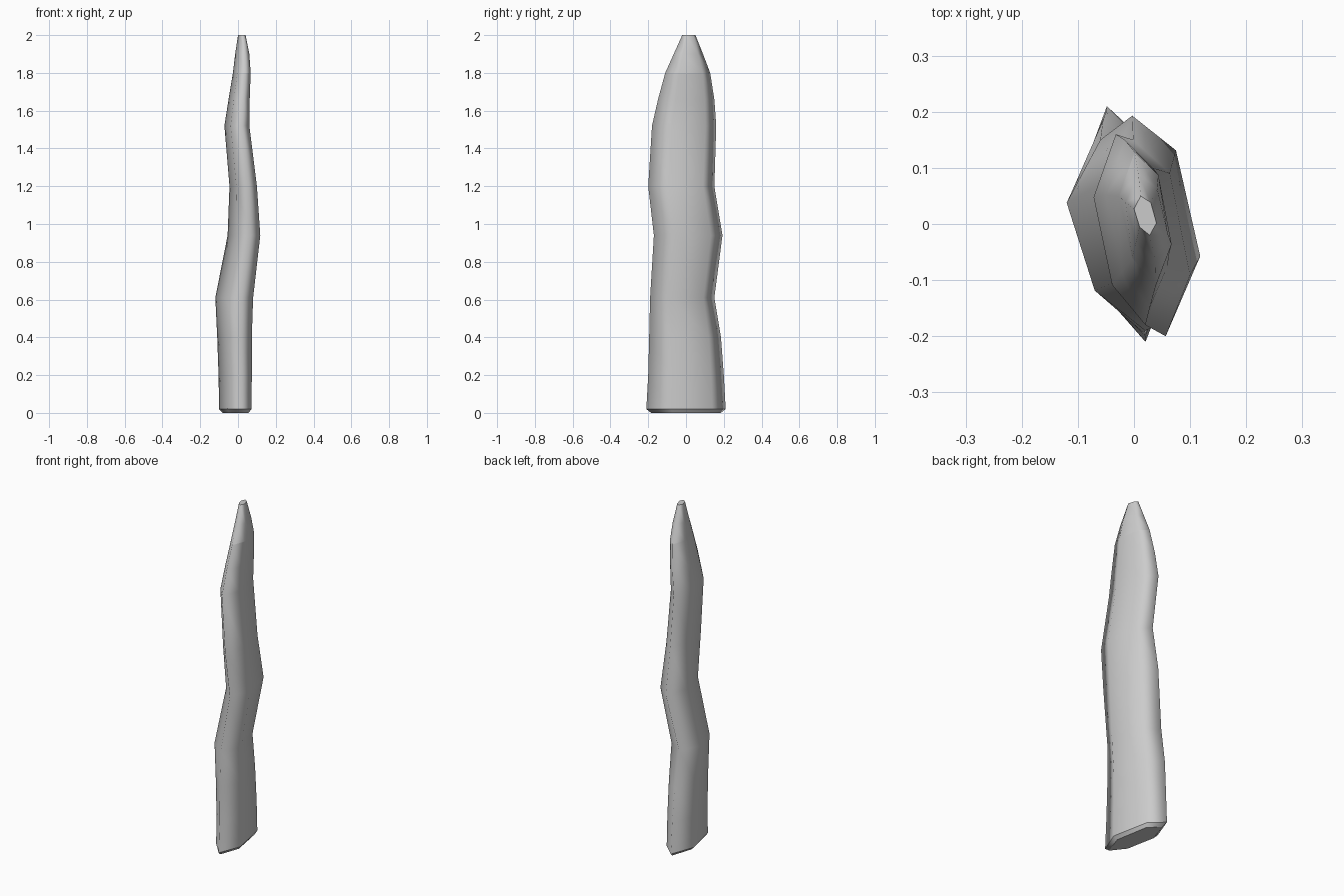
import bpy, bmesh

if "Cube" in bpy.data.objects:
    bpy.data.objects.remove(bpy.data.objects["Cube"])

# six-sided skewed cross-section in unit space
SECTION = [(-0.4, 1), (0.5, 0.66), (1, -0.38), (0.4, -1), (-0.5, -0.58), (-1, 0.34)]

# height, left x, right x, front y, back y
RINGS = [
    (0.00, -0.08, 0.055, -0.185, 0.185),
    (0.02, -0.10, 0.072, -0.21, 0.21),
    (0.20, -0.103, 0.073, -0.20, 0.20),
    (0.40, -0.11, 0.073, -0.195, 0.185),
    (0.61, -0.12, 0.08, -0.19, 0.15),
    (0.94, -0.055, 0.118, -0.17, 0.193),
    (1.20, -0.045, 0.10, -0.20, 0.15),
    (1.52, -0.072, 0.06, -0.18, 0.16),
    (1.66, -0.05, 0.062, -0.148, 0.15),
    (1.80, -0.027, 0.067, -0.11, 0.128),
    (1.90, -0.015, 0.06, -0.065, 0.09),
    (2.00, 0.0, 0.04, -0.02, 0.05),
]

# crooked tapered stake lofted through the rings
bm = bmesh.new()
loops = []
for z, x0, x1, y0, y1 in RINGS:
    loops.append([bm.verts.new(((x0 + x1) / 2 + u * (x1 - x0) / 2,
                                (y0 + y1) / 2 + v * (y1 - y0) / 2, z))
                  for u, v in SECTION])
n = len(SECTION)
for a, b in zip(loops, loops[1:]):
    for i in range(n):
        j = (i + 1) % n
        bm.faces.new((a[i], a[j], b[j], b[i]))
bm.faces.new(loops[0])
bm.faces.new(loops[-1])
bmesh.ops.recalc_face_normals(bm, faces=bm.faces)

# smooth sides, crisp base chamfer, tip seam and end cap
for f in bm.faces:
    f.smooth = True
for k in (0, 1, 9, 11):
    for i in range(n):
        bm.edges.get((loops[k][i], loops[k][(i + 1) % n])).smooth = False

mesh = bpy.data.meshes.new("wooden_stake")
bm.to_mesh(mesh)
bm.free()
stake = bpy.data.objects.new("wooden_stake", mesh)
bpy.context.collection.objects.link(stake)
